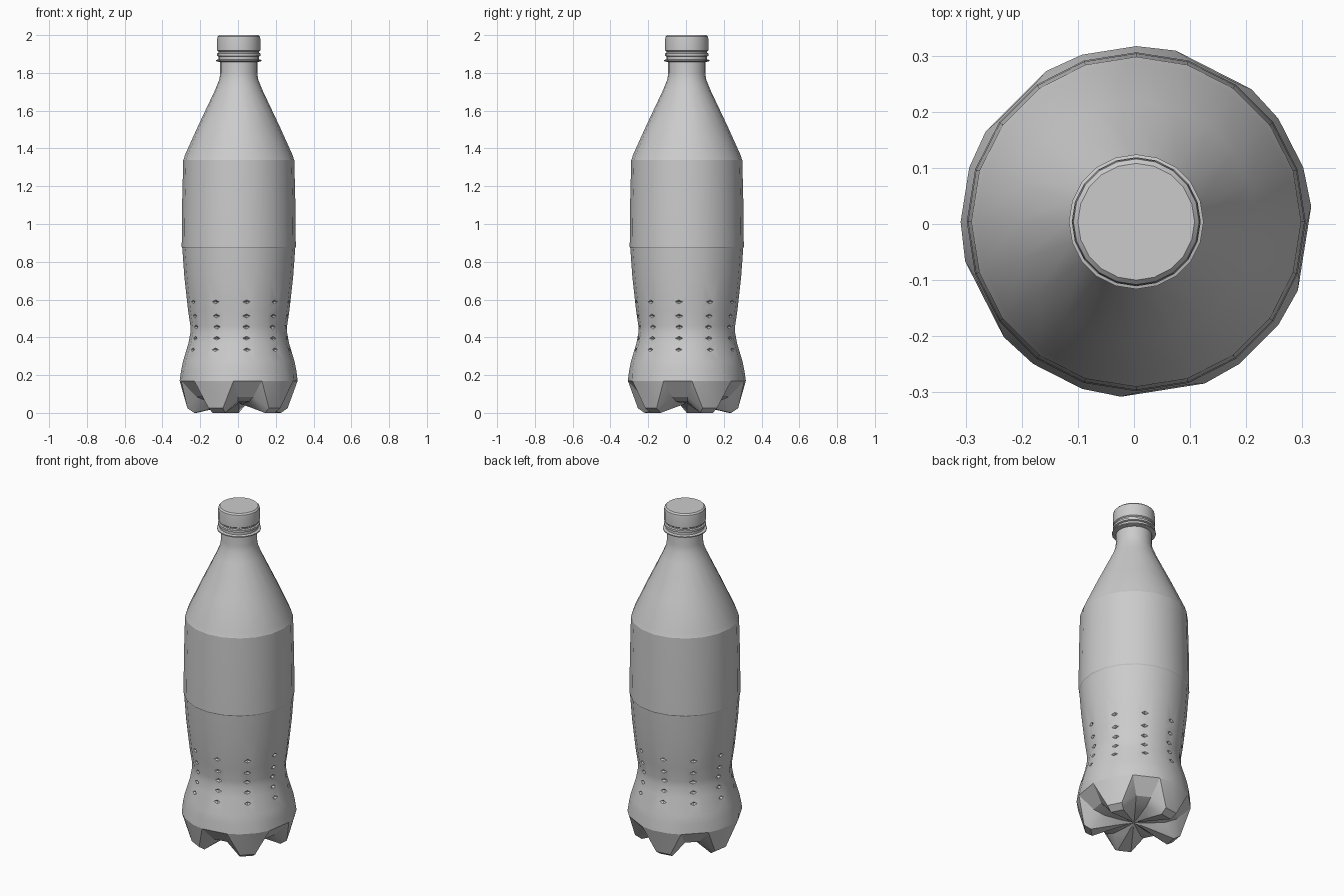
import bpy, bmesh
from math import radians, cos, sin
from mathutils import Matrix, Vector

if "Cube" in bpy.data.objects:
    bpy.data.objects.remove(bpy.data.objects["Cube"])

AXIS = 0.004      # small offset of the bottle axis in x and y
START = -9        # direction of the first notch between the feet
FEET = 5

grey = bpy.data.materials.new("plain_grey")
grey.use_nodes = True
grey.diffuse_color = (0.6, 0.6, 0.6, 1)
bsdf = grey.node_tree.nodes["Principled BSDF"]
bsdf.inputs["Base Color"].default_value = (0.6, 0.6, 0.6, 1)
bsdf.inputs["Roughness"].default_value = 0.6


def make_object(name, bm):
    bmesh.ops.recalc_face_normals(bm, faces=bm.faces)
    mesh = bpy.data.meshes.new(name)
    bm.to_mesh(mesh)
    bm.free()
    mesh.materials.append(grey)
    ob = bpy.data.objects.new(name, mesh)
    bpy.context.collection.objects.link(ob)
    return ob


def smooth(ob, angle):
    bpy.ops.object.select_all(action='DESELECT')
    ob.select_set(True)
    bpy.context.view_layer.objects.active = ob
    bpy.ops.object.shade_smooth_by_angle(angle=radians(angle))


def ring(bm, notch, foot):
    """Four vertices per foot; each argument is (half angle, radius, height)."""
    verts = []
    for k in range(FEET):
        for side, (a, r, z) in ((-1, foot), (-1, notch), (1, notch), (1, foot)):
            t = radians(START + k * 360 / FEET + side * a)
            verts.append(bm.verts.new((AXIS + r * cos(t), AXIS + r * sin(t), z)))
    return verts


def round_ring(bm, r, z):
    return ring(bm, (9, r, z), (27, r, z))


def bridge(bm, upper, lower, split=False):
    n = len(upper)
    for i in range(n):
        j = (i + 1) % n
        a, b, c, d = upper[i], upper[j], lower[j], lower[i]
        if split and i % 4 == 0:        # foot flank, left of a notch
            bm.faces.new((a, b, d))
            bm.faces.new((b, c, d))
        elif split and i % 4 == 2:      # foot flank, right of a notch
            bm.faces.new((a, b, c))
            bm.faces.new((a, c, d))
        else:
            bm.faces.new((a, b, c, d))


def lathe(name, profile):
    bm = bmesh.new()
    rings = [round_ring(bm, r, z) for r, z in profile]
    for up, low in zip(rings, rings[1:]):
        bridge(bm, up, low)
    bm.faces.new(rings[0])
    bm.faces.new(rings[-1])
    return make_object(name, bm)


# Bottle body: neck, shoulder, label panel, waist and bulge
profile = [(0.098, 1.93), (0.098, 1.80), (0.103, 1.765), (0.125, 1.71),
           (0.215, 1.52), (0.285, 1.365), (0.292, 1.342), (0.294, 1.338),
           (0.300, 1.10), (0.302, 0.878), (0.299, 0.872), (0.288, 0.72),
           (0.268, 0.54), (0.256, 0.46), (0.256, 0.425), (0.266, 0.37),
           (0.296, 0.27), (0.305, 0.225)]
bm = bmesh.new()
rings = [round_ring(bm, r, z) for r, z in profile]
rings.append(ring(bm, (14, 0.313, 0.17), (27, 0.313, 0.17)))
wall_count = len(rings)
# Feet with slanted notches running to the middle of the base
rings.append(ring(bm, (10, 0.235, 0.085), (27, 0.272, 0.025)))
rings.append(ring(bm, (10, 0.17, 0.06), (27, 0.235, 0.0)))
rings.append(ring(bm, (10, 0.08, 0.052), (27, 0.10, 0.03)))
for i, (up, low) in enumerate(zip(rings, rings[1:])):
    bridge(bm, up, low, split=i >= wall_count - 1)
bm.faces.new(rings[0])
centre = bm.verts.new((AXIS, AXIS, 0.05))
for a, b in zip(rings[-1], rings[-1][1:] + rings[-1][:1]):
    bm.faces.new((a, b, centre))
body = make_object("bottle_body", bm)

# Diamond dimples around the waist
bm = bmesh.new()
rows = ((0.273, 0.588), (0.264, 0.513), (0.256, 0.455), (0.261, 0.395), (0.277, 0.335))
for k in range(2 * FEET):
    spin = Matrix.Rotation(radians(START + 36 * k), 4, 'Z')
    for r, z in rows:
        mid = Vector((r * cos(radians(9)), 0, z))

        def point(x, y, h):
            return bm.verts.new(spin @ (mid + Vector((x, y, h))) + Vector((AXIS, AXIS, 0)))
        rim = [point(0, 0.02, 0), point(0, 0, 0.012), point(0, -0.02, 0), point(0, 0, -0.012)]
        for tip in (point(0.014, 0, 0), point(-0.014, 0, 0)):
            for a, b in zip(rim, rim[1:] + rim[:1]):
                bm.faces.new((a, b, tip))
cutter = make_object("dimple_cutter", bm)
cutter.hide_render = True
cut = body.modifiers.new("dimples", 'BOOLEAN')
cut.operation = 'DIFFERENCE'
cut.solver = 'EXACT'
cut.object = cutter
bpy.context.view_layer.objects.active = body
bpy.ops.object.modifier_apply(modifier=cut.name)
bpy.data.objects.remove(cutter)
smooth(body, 22)

# Screw cap and the rings below it
cap = lathe("cap", [(0.104, 2.0), (0.112, 1.992), (0.114, 1.98), (0.114, 1.918), (0.108, 1.913)])
seal = lathe("seal_ring", [(0.108, 1.913), (0.108, 1.906), (0.115, 1.902),
                           (0.115, 1.890), (0.106, 1.886)])
collar = lathe("neck_collar", [(0.106, 1.887), (0.106, 1.872), (0.120, 1.868),
                               (0.120, 1.862), (0.098, 1.857)])
for part in (cap, seal, collar):
    smooth(part, 30)
